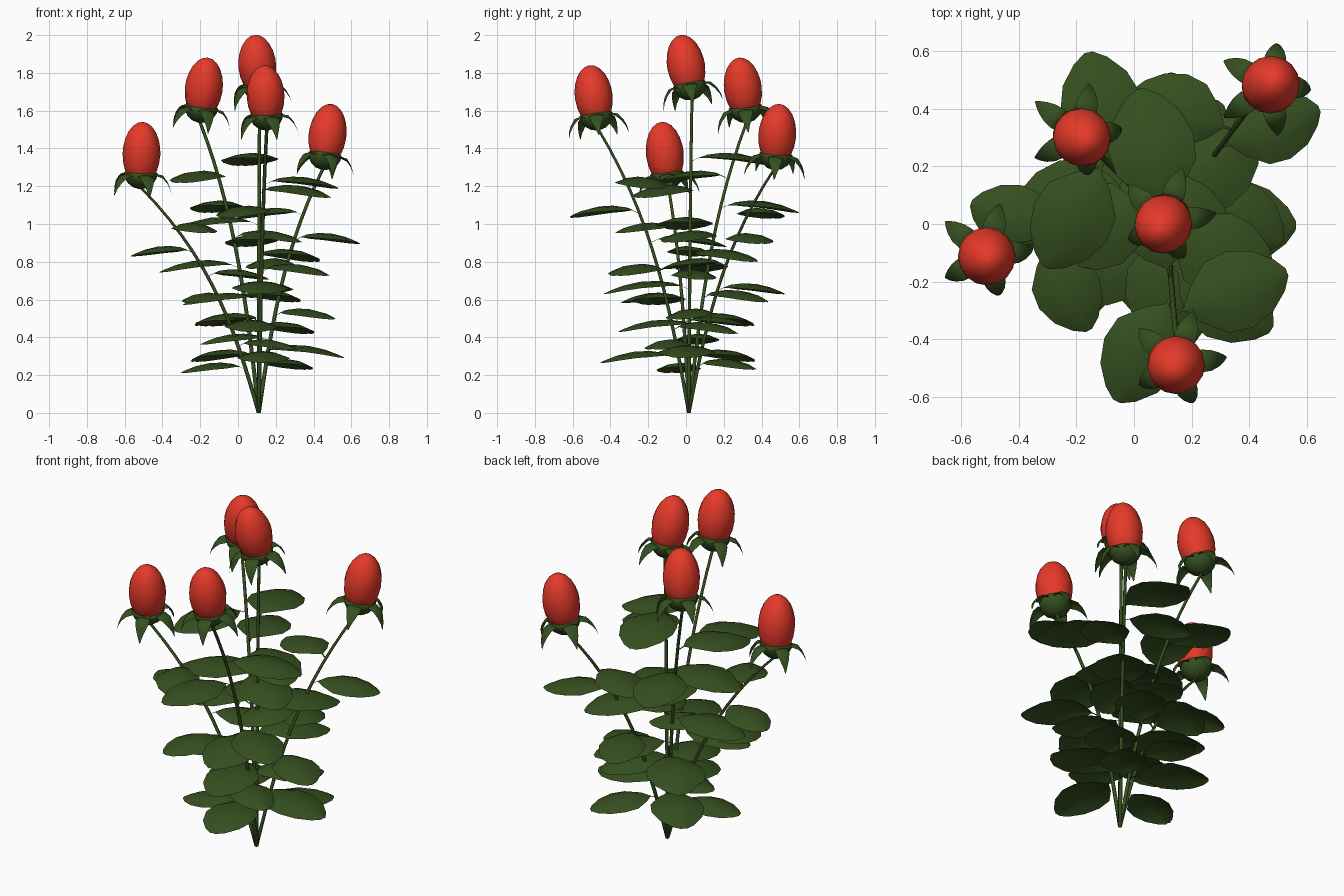
import bpy, math
from mathutils import Vector, Matrix

if "Cube" in bpy.data.objects:
    bpy.data.objects.remove(bpy.data.objects["Cube"])


def material(name, col):
    m = bpy.data.materials.new(name)
    m.diffuse_color = (*col, 1)
    m.use_nodes = True
    m.node_tree.nodes["Principled BSDF"].inputs["Base Color"].default_value = m.diffuse_color
    return m


RED = material("bud red", (0.79, 0.042, 0.022))
GREEN = material("leaf green", (0.036, 0.079, 0.014))
ROOT = Vector((0.11, 0.015, 0))


def add(name, verts, faces, mat, matrix=None):
    me = bpy.data.meshes.new(name)
    me.from_pydata([tuple(v) for v in verts], [], faces)
    me.materials.append(mat)
    me.update()
    ob = bpy.data.objects.new(name, me)
    bpy.context.collection.objects.link(ob)
    if matrix:
        ob.matrix_world = matrix
    for p in me.polygons:
        p.use_smooth = True
    return ob


def lathe(name, prof, n, mat, matrix):
    """Revolve (radius, z) points, capped at both ends."""
    vs = [(r * math.cos(2 * math.pi * i / n), r * math.sin(2 * math.pi * i / n), z)
          for r, z in prof for i in range(n)]
    fs = [(j * n + i, j * n + (i + 1) % n, (j + 1) * n + (i + 1) % n, (j + 1) * n + i)
          for j in range(len(prof) - 1) for i in range(n)]
    fs += [tuple(range(n))[::-1], tuple(range((len(prof) - 1) * n, len(prof) * n))]
    return add(name, vs, fs, mat, matrix)


def blade(sections):
    """Strip of five points per section: (along, height, half width, side droop)."""
    vs, fs = [], []
    for x, z, w, d in sections:
        for s in (-1, -0.5, 0, 0.5, 1):
            vs.append(Vector((x, s * w, z - d * s * s)))
    for j in range(len(sections) - 1):
        for i in range(4):
            a = j * 5 + i
            fs.append((a, a + 5, a + 6, a + 1))
    return vs, fs


def stem_point(end, t):
    f = 0.55 * t + 0.45 * t ** 3
    p = ROOT.lerp(end, f)
    p.z = end.z * t
    return p


def stem(end):
    """Thin tapered tube along the outward curve."""
    n, rows = 6, 14
    vs, fs = [], []
    for j in range(rows + 1):
        t = j / rows
        c = stem_point(end, t)
        r = 0.011 - 0.002 * t
        vs += [c + Vector((r * math.cos(i * math.tau / n), r * math.sin(i * math.tau / n), 0))
               for i in range(n)]
    for j in range(rows):
        for i in range(n):
            k = (i + 1) % n
            fs.append((j * n + i, j * n + k, (j + 1) * n + k, (j + 1) * n + i))
    fs.append(tuple(range(n))[::-1])
    add("stem", vs, fs, GREEN)


# leaf outline: (fraction of length, fraction of half width)
LEAF = [(0, .03), (.09, .04), (.2, .48), (.38, .93), (.58, 1),
        (.78, .8), (.93, .42), (1, .1)]


def leaf(pos, angle, length):
    half = 0.335 * length
    sec = [(t * length, length * (0.37 * t - 0.44 * t * t) + 0.01 * min(1, 5 * t),
            w * half, 0.034 * w) for t, w in LEAF]
    vs, fs = blade(sec)
    add("leaf", vs, fs, GREEN, Matrix.Translation(pos) @ Matrix.Rotation(angle, 4, 'Z'))


# egg profile: (radius, fraction of height)
EGG = [(.055, -.08), (.08, .04), (.094, .2), (.1, .38), (.098, .52), (.089, .67),
       (.073, .81), (.05, .92), (.026, .98), (.003, 1)]
CUP = [(.008, -.075), (.04, -.066), (.068, -.045), (.085, -.015), (.088, .012), (.07, .02)]
SEPAL = [(.05, -.02, .03, 0), (.085, .008, .04, .008), (.118, 0, .036, .012),
         (.143, -.032, .025, .008), (.16, -.07, .012, .003), (.168, -.105, .002, 0)]

# flowers: bud bottom, bud top
FLOWERS = [((.11, .02, 1.73), (.09, -.03, 2.0)),
           ((-.195, .315, 1.61), (-.16, .28, 1.88)),
           ((.15, -.475, 1.57), (.14, -.51, 1.84)),
           ((.46, .475, 1.36), (.495, .495, 1.635)),
           ((-.515, -.10, 1.26), (-.505, -.13, 1.54))]

for s, (lo, hi) in enumerate(FLOWERS):
    lo, hi = Vector(lo), Vector(hi)
    axis = hi - lo
    tilt = Matrix.Translation(lo) @ Vector((0, 0, 1)).rotation_difference(axis).to_matrix().to_4x4()
    # flower bud, green cup and drooping sepals
    lathe("bud", [(r, z * axis.length) for r, z in EGG], 16, RED, tilt)
    lathe("bud_cup", CUP, 12, GREEN, tilt)
    for i in range(5):
        vs, fs = blade(SEPAL)
        add("sepal", vs, fs, GREEN, tilt @ Matrix.Rotation(math.radians(72 * i + 72), 4, 'Z'))
    # stem with seven leaves in a golden-angle spiral
    end = tilt @ Vector((0, 0, -.065))
    stem(end)
    for k in range(7):
        z = (0.77 - 0.098 * k) * lo.z
        leaf(stem_point(end, z / end.z), math.radians(102 + 139 * s - 137.5 * k),
             0.08 + 0.215 * lo.z)
